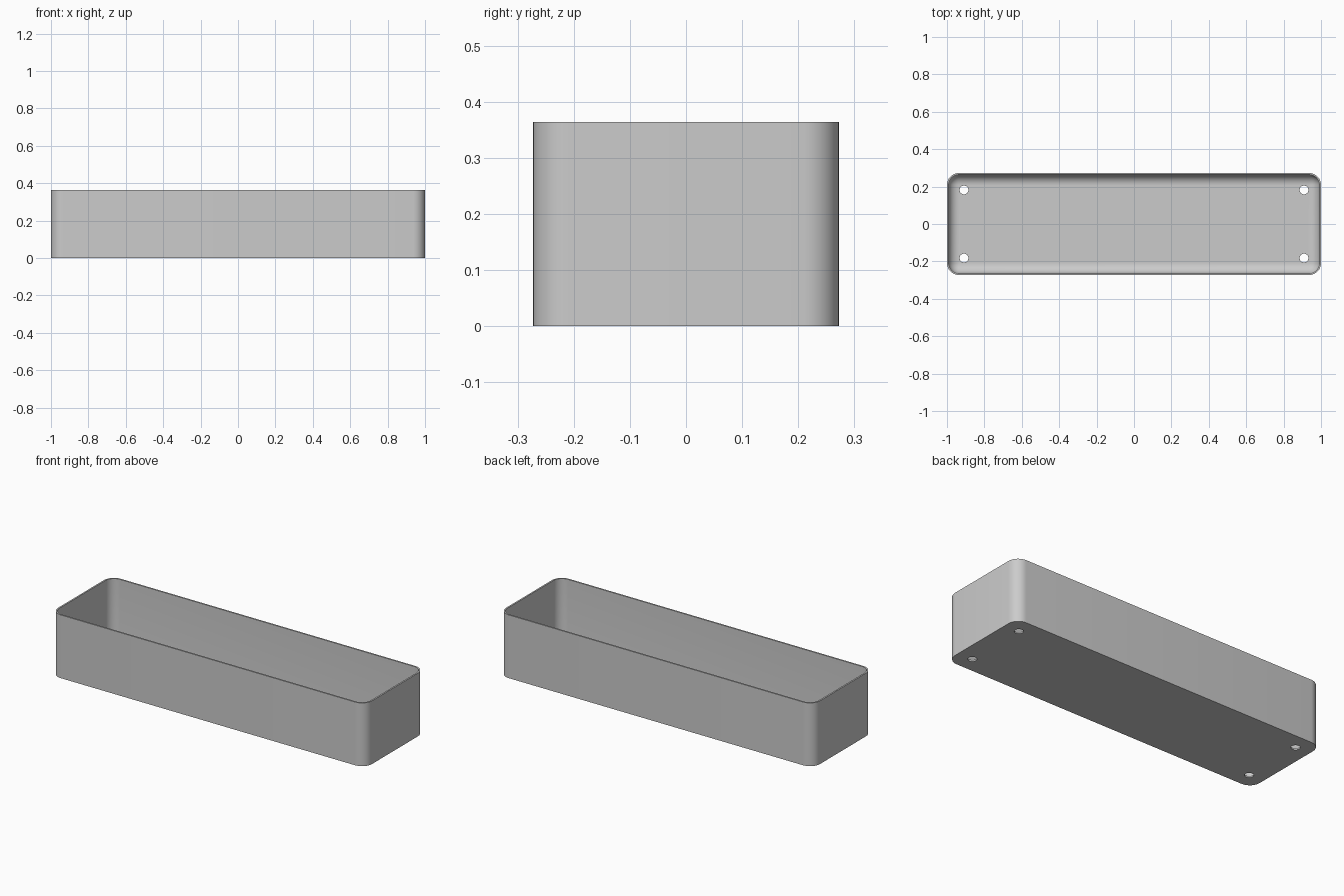
import bpy, bmesh
from math import pi, sin, cos

cube = bpy.data.objects.get("Cube")
if cube:
    bpy.data.objects.remove(cube, do_unlink=True)

HALF_X, HALF_Y, HEIGHT = 1.0, 0.2727, 0.3636
CORNER, WALL, FLOOR = 0.064, 0.009, 0.009
FILLET = CORNER - WALL
STEPS = 10

grey = bpy.data.materials.new("plain grey")
grey.use_nodes = True
grey.diffuse_color = (0.6, 0.6, 0.6, 1)
grey.node_tree.nodes["Principled BSDF"].inputs["Base Color"].default_value = (0.6, 0.6, 0.6, 1)


def ring(bm, inset, z):
    """Rounded rectangle loop, inset from the outer wall."""
    r = max(CORNER - inset, 0.0005)
    verts = []
    for k, (sx, sy) in enumerate([(1, 1), (-1, 1), (-1, -1), (1, -1)]):
        for i in range(STEPS + 1):
            a = (k + i / STEPS) * pi / 2
            verts.append(bm.verts.new((sx * (HALF_X - CORNER) + r * cos(a),
                                       sy * (HALF_Y - CORNER) + r * sin(a), z)))
    return verts


# Tray: outer wall, rim, inner wall, then the rounded inner edge down to the floor
bm = bmesh.new()
levels = [(0, 0), (0, HEIGHT), (WALL, HEIGHT)]
for i in range(STEPS + 1):
    a = i / STEPS * pi / 2
    levels.append((WALL + FILLET * (1 - cos(a)), FLOOR + FILLET * (1 - sin(a))))
rings = [ring(bm, inset, z) for inset, z in levels]
for low, high in zip(rings, rings[1:]):
    for i in range(len(low)):
        j = (i + 1) % len(low)
        bm.faces.new((low[i], low[j], high[j], high[i]))
bm.faces.new(rings[0][::-1])
bm.faces.new(rings[-1])
bmesh.ops.remove_doubles(bm, verts=bm.verts, dist=0.0001)
bmesh.ops.recalc_face_normals(bm, faces=bm.faces)
mesh = bpy.data.meshes.new("tray")
bm.to_mesh(mesh)
bm.free()
tray = bpy.data.objects.new("tray", mesh)
bpy.context.collection.objects.link(tray)
mesh.materials.append(grey)

# Drain holes near the four corners
bm = bmesh.new()
for sx in (-1, 1):
    for sy in (-1, 1):
        made = bmesh.ops.create_cone(bm, cap_ends=True, segments=32, radius1=0.0235,
                                     radius2=0.0235, depth=0.1)
        bmesh.ops.translate(bm, verts=made["verts"], vec=(sx * 0.909, sy * 0.182, 0))
cut_mesh = bpy.data.meshes.new("hole_cutter")
bm.to_mesh(cut_mesh)
bm.free()
cut_mesh.materials.append(grey)
cutter = bpy.data.objects.new("hole_cutter", cut_mesh)
bpy.context.collection.objects.link(cutter)
cutter.hide_render = True

cut = tray.modifiers.new("drain holes", "BOOLEAN")
cut.operation, cut.solver, cut.object = "DIFFERENCE", "EXACT", cutter
bpy.ops.object.select_all(action="DESELECT")
tray.select_set(True)
bpy.context.view_layer.objects.active = tray
bpy.ops.object.modifier_apply(modifier=cut.name)
bpy.data.objects.remove(cutter, do_unlink=True)
bpy.ops.object.shade_smooth_by_angle(angle=pi / 6)
